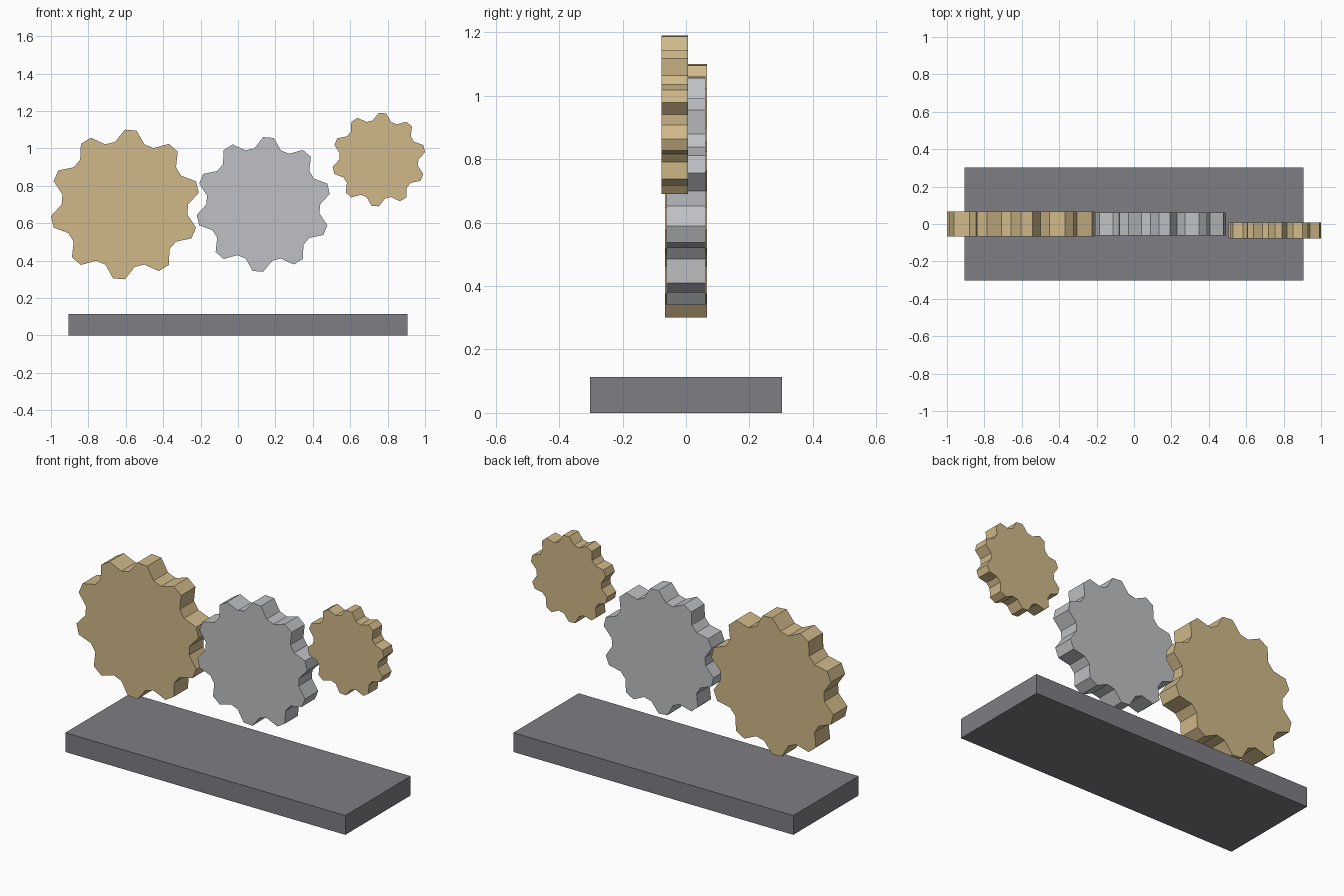
import bpy, bmesh
from math import sin, cos, radians

if "Cube" in bpy.data.objects:
    bpy.data.objects.remove(bpy.data.objects["Cube"])


def material(name, rgb):
    m = bpy.data.materials.new(name)
    m.diffuse_color = (*rgb, 1)
    m.use_nodes = True
    m.node_tree.nodes["Principled BSDF"].inputs["Base Color"].default_value = m.diffuse_color
    return m


def add_object(name, bm, mat):
    bmesh.ops.recalc_face_normals(bm, faces=bm.faces)
    mesh = bpy.data.meshes.new(name)
    bm.to_mesh(mesh)
    bm.free()
    mesh.materials.append(mat)
    obj = bpy.data.objects.new(name, mesh)
    bpy.context.collection.objects.link(obj)
    return obj


def gear(name, x, z, radius, y0, y1, mat, teeth=10, root=0.845):
    # Four points per tooth: two on the root circle, two on the tip
    bm = bmesh.new()
    step = 360 / teeth / 4
    verts = []
    for i in range(teeth * 4):
        r = radius * (root if i % 4 in (0, 3) else 1)
        a = radians(i * step)
        verts.append(bm.verts.new((r * cos(a), y0, r * sin(a))))
    face = bm.faces.new(verts)
    new = bmesh.ops.extrude_face_region(bm, geom=[face])["geom"]
    moved = [v for v in new if isinstance(v, bmesh.types.BMVert)]
    bmesh.ops.translate(bm, verts=moved, vec=(0, y1 - y0, 0))
    obj = add_object(name, bm, mat)
    obj.location = (x, 0, z)
    return obj


brass = material("brass", (0.63, 0.485, 0.25))
silver = material("silver", (0.52, 0.53, 0.55))
iron = material("dark_iron", (0.21, 0.205, 0.225))

# Base plate
bm = bmesh.new()
bmesh.ops.create_cube(bm, size=1)
bmesh.ops.scale(bm, verts=bm.verts, vec=(1.814, 0.604, 0.113))
base = add_object("base_plate", bm, iron)
base.location.z = 0.0565

# Gear train
gear("large_gear", -0.605, 0.70, 0.40, -0.066, 0.066, brass)
gear("middle_gear", 0.135, 0.70, 0.36, -0.061, 0.061, silver)
gear("small_gear", 0.753, 0.94, 0.25, -0.078, 0.007, brass)
